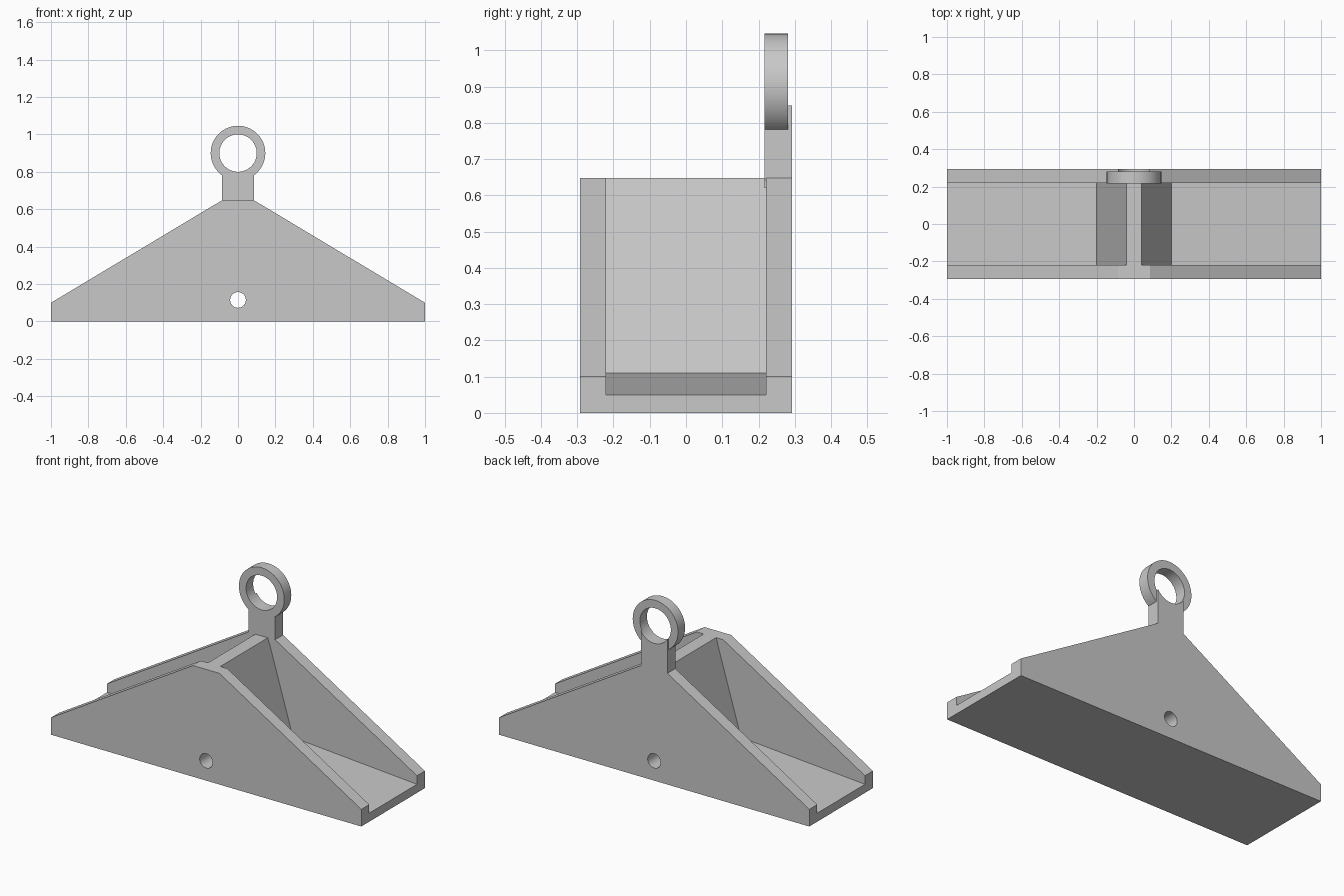
import bpy, bmesh, math

cube = bpy.data.objects.get("Cube")
if cube:
    bpy.data.objects.remove(cube, do_unlink=True)

GREY = (0.58, 0.58, 0.58, 1)
mat = bpy.data.materials.new("plain grey")
mat.use_nodes = True
mat.diffuse_color = GREY
mat.node_tree.nodes["Principled BSDF"].inputs["Base Color"].default_value = GREY

HALF_DEPTH, INNER = 0.293, 0.22   # outer and inner faces of the side plates
RING_Z, RING_R, EYE_R = 0.9, 0.146, 0.1


def extrude(name, profile, y0, y1):
    """Prism from an (x, z) profile, running along y."""
    bm = bmesh.new()
    face = bm.faces.new([bm.verts.new((x, y0, z)) for x, z in profile])
    out = bmesh.ops.extrude_face_region(bm, geom=[face])
    moved = [v for v in out["geom"] if isinstance(v, bmesh.types.BMVert)]
    bmesh.ops.translate(bm, verts=moved, vec=(0, y1 - y0, 0))
    bmesh.ops.recalc_face_normals(bm, faces=bm.faces)
    mesh = bpy.data.meshes.new(name)
    bm.to_mesh(mesh)
    bm.free()
    mesh.materials.append(mat)
    obj = bpy.data.objects.new(name, mesh)
    bpy.context.collection.objects.link(obj)
    return obj


def mirrored(points):
    """Close a right-hand half profile with its mirror image."""
    return points + [(-x, z) for x, z in reversed(points)]


def circle(radius, z, steps=64):
    turn = 2 * math.pi / steps
    return [(radius * math.cos(i * turn), z + radius * math.sin(i * turn)) for i in range(steps)]


def drill(obj, cutter):
    mod = obj.modifiers.new("hole", 'BOOLEAN')
    mod.operation, mod.solver, mod.object = 'DIFFERENCE', 'EXACT', cutter
    bpy.context.view_layer.update()
    done = obj.evaluated_get(bpy.context.evaluated_depsgraph_get())
    mesh = bpy.data.meshes.new_from_object(done)
    obj.modifiers.clear()
    obj.data = mesh


# Side plates with a narrow flat top
plate = mirrored([(1, 0), (1, 0.1), (0.085, 0.648)])
front_plate = extrude("front_plate", plate, -HALF_DEPTH, -INNER)
back_plate = extrude("back_plate", plate, INNER, HALF_DEPTH)

# Sloping floor and the tapered centre web between the plates
core = mirrored([(1, 0), (1, 0.05), (0.2, 0.11), (0.04, 0.648)])
floor_and_web = extrude("floor_and_web", core, -INNER, INNER)

# Stem above the back plate, hollowed to follow the eye of the ring
half_angle = math.asin(0.085 / EYE_R)
arc = [(EYE_R * math.sin(half_angle * i / 10), RING_Z - EYE_R * math.cos(half_angle * i / 10))
       for i in range(10, 0, -1)]
stem = extrude("stem", [(-0.085, 0.62), (0.085, 0.62)] + arc + [(0, RING_Z - EYE_R)]
               + [(-x, z) for x, z in reversed(arc)], 0.217, HALF_DEPTH)

# Hanging ring
ring = extrude("ring", circle(RING_R, RING_Z), 0.217, 0.282)
eye_cutter = extrude("eye_cutter", circle(EYE_R, RING_Z), 0, 1)
drill(ring, eye_cutter)

# Pin hole straight through the body
pin_cutter = extrude("pin_cutter", circle(0.042, 0.115, 32), -1, 1)
body = [front_plate, back_plate, floor_and_web]
for part in body:
    drill(part, pin_cutter)

for cutter in (eye_cutter, pin_cutter):
    bpy.data.objects.remove(cutter, do_unlink=True)

# Smooth the round walls, keep the edges sharp
bpy.ops.object.select_all(action='DESELECT')
for part in body + [stem, ring]:
    part.select_set(True)
bpy.context.view_layer.objects.active = ring
bpy.ops.object.shade_smooth_by_angle(angle=math.radians(20))
